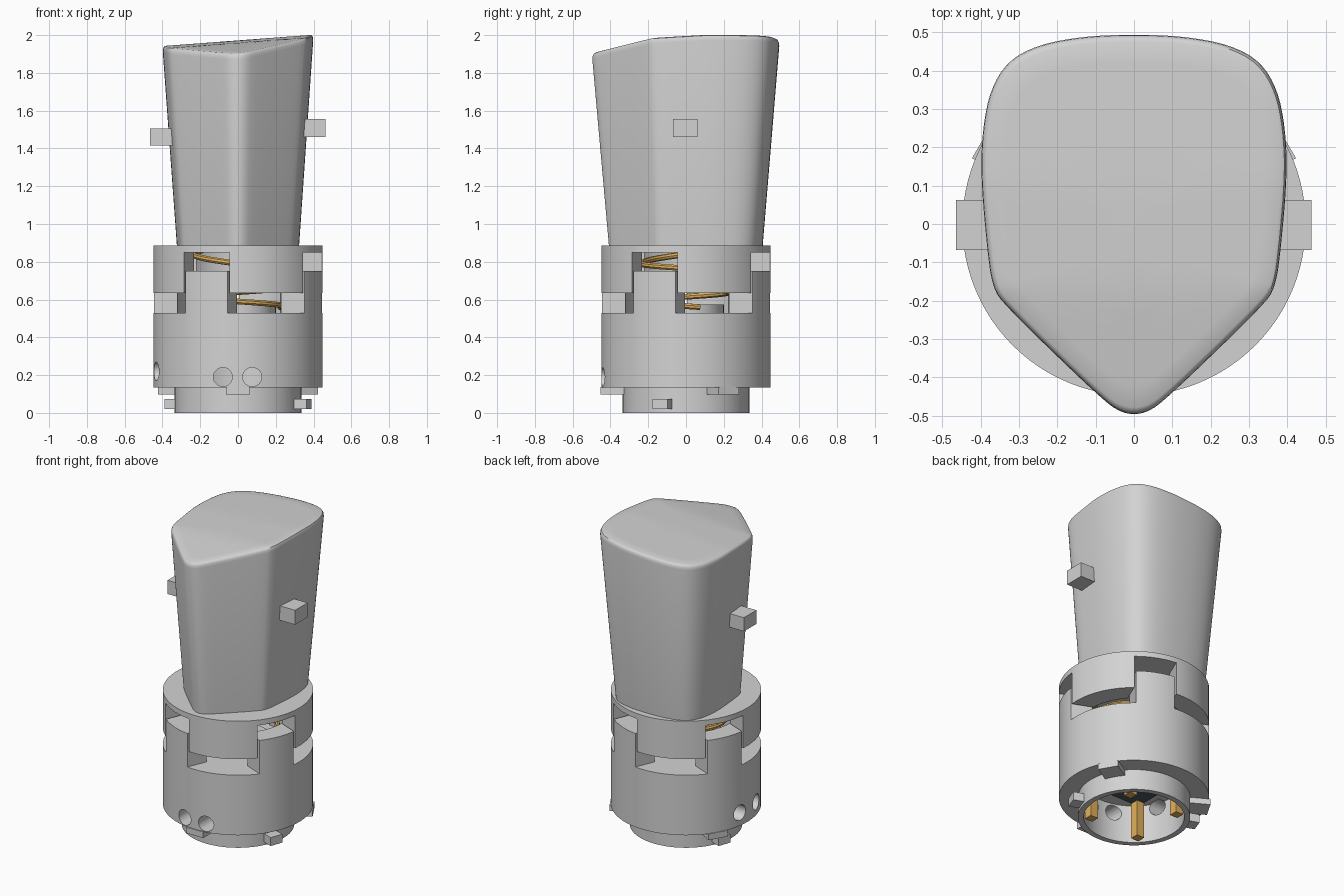
import bpy, bmesh
from math import sin, cos, pi, radians
from mathutils import Matrix, Vector

cube = bpy.data.objects.get("Cube")
if cube:
    bpy.data.objects.remove(cube, do_unlink=True)


def material(name, rgb):
    m = bpy.data.materials.new(name)
    m.use_nodes = True
    m.diffuse_color = (*rgb, 1)
    m.node_tree.nodes["Principled BSDF"].inputs["Base Color"].default_value = (*rgb, 1)
    return m


GREY = material("light grey", (0.65, 0.65, 0.65))
GOLD = material("gold", (0.75, 0.44, 0.11))
SLATE = material("dark slate", (0.07, 0.095, 0.13))


def finish(name, bm, mat=GREY):
    bmesh.ops.recalc_face_normals(bm, faces=bm.faces)
    me = bpy.data.meshes.new(name)
    bm.to_mesh(me)
    bm.free()
    me.materials.append(mat)
    ob = bpy.data.objects.new(name, me)
    bpy.context.collection.objects.link(ob)
    return ob


def lathe(name, profile, closed=False, steps=96):
    # spin an (r, z) profile around the z axis
    bm = bmesh.new()
    vs = [bm.verts.new((r, 0, z)) for r, z in profile]
    pairs = list(zip(vs, vs[1:])) + ([(vs[-1], vs[0])] if closed else [])
    es = [bm.edges.new(p) for p in pairs]
    bmesh.ops.spin(bm, geom=vs + es, cent=(0, 0, 0), axis=(0, 0, 1),
                   angle=2 * pi, steps=steps, use_duplicate=False)
    bmesh.ops.remove_doubles(bm, verts=bm.verts, dist=0.0005)
    return finish(name, bm)


def block(name, size, loc, turn=0, mat=GREY):
    # box placed at loc, then swung round the z axis
    bm = bmesh.new()
    bmesh.ops.create_cube(bm, size=1, matrix=Matrix.Rotation(radians(turn), 4, "Z")
                          @ Matrix.Translation(loc) @ Matrix.Diagonal((*size, 1)))
    return finish(name, bm, mat)


def cross_prism(half, turn, z0, z1):
    # plus-shaped prism for the interlocking teeth
    bm = bmesh.new()
    rot = Matrix.Rotation(radians(turn), 4, "Z")
    pts = []
    for k in range(4):
        q = rot @ Matrix.Rotation(k * pi / 2, 4, "Z")
        pts += [q @ Vector(p) for p in ((half, -half, z0), (1, -half, z0), (1, half, z0))]
    face = bm.faces.new([bm.verts.new(p) for p in pts])
    ext = bmesh.ops.extrude_face_region(bm, geom=[face])
    bmesh.ops.translate(bm, vec=(0, 0, z1 - z0),
                        verts=[g for g in ext["geom"] if isinstance(g, bmesh.types.BMVert)])
    return finish("cutter", bm)


def boolean(ob, cutter, op="DIFFERENCE"):
    mod = ob.modifiers.new("cut", "BOOLEAN")
    mod.operation, mod.object, mod.solver = op, cutter, "EXACT"
    bpy.context.view_layer.update()
    dg = bpy.context.evaluated_depsgraph_get()
    me = bpy.data.meshes.new_from_object(ob.evaluated_get(dg))
    ob.modifiers.clear()
    ob.data = me
    bpy.data.objects.remove(cutter, do_unlink=True)


R, RI = 0.448, 0.32
TOOTH_TURN = 67.25

# lower housing with hollow plug end
housing = lathe("lower_housing", [(0, .25), (.30, .25), (.30, 0), (.335, 0), (.335, .135),
                                  (R, .135), (R, .53), (0, .53)])

# paired screw holes, drilled straight in from the front and the right side
for turn, side, z in ((270, -.08, .19), (270, .075, .19), (180, -.07, .22), (180, .11, .22)):
    bm = bmesh.new()
    place = (Matrix.Rotation(radians(turn), 4, "Z") @ Matrix.Translation((.4, side, z))
             @ Matrix.Rotation(pi / 2, 4, "Y"))
    bmesh.ops.create_cone(bm, cap_ends=True, segments=32, radius1=.05, radius2=.05,
                          depth=.3, matrix=place)
    boolean(housing, finish("cutter", bm))

# interlocking teeth of the housing and the slotted collar above
teeth = lathe("housing_teeth", [(RI, .53), (R, .53), (R, .75), (RI, .75)], closed=True)
boolean(teeth, cross_prism(.12, TOOTH_TURN, .4, .9), "INTERSECT")
collar = lathe("upper_collar", [(0, .885), (R, .885), (R, .635), (RI, .635), (RI, .85), (0, .85)])
boolean(collar, cross_prism(.131, TOOTH_TURN, .5, .85))

# core post and coil spring, with a steeper top end
lathe("core_post", [(0, .525), (.2, .525), (.2, .575), (0, .575)])
curve = bpy.data.curves.new("spring", "CURVE")
curve.dimensions = "3D"
curve.bevel_depth, curve.bevel_resolution = .016, 2
per, first, last = 40, -14, 92
spline = curve.splines.new("POLY")
spline.points.add(last - first)
for i, p in enumerate(spline.points):
    t = (i + first) / per
    a = 1.5 * pi + 2 * pi * t
    p.co = (.235 * cos(a), .235 * sin(a), .79 - (.1 if t > 0 else .2) * t, 1)
coil = bpy.data.objects.new("spring_curve", curve)
bpy.context.collection.objects.link(coil)
bpy.context.view_layer.update()
mesh = bpy.data.meshes.new_from_object(coil.evaluated_get(bpy.context.evaluated_depsgraph_get()))
bpy.data.objects.remove(coil, do_unlink=True)
mesh.materials.clear()
mesh.materials.append(GOLD)
bpy.context.collection.objects.link(bpy.data.objects.new("spring", mesh))

# square contact plate and pins inside the plug
block("contact_plate", (.41, .41, .009), (0, 0, .2465), mat=SLATE)
for k in range(4):
    a = pi / 4 + k * pi / 2
    block(f"contact_pin_{k + 1}", (.055, .055, .245), (.255 * cos(a), .255 * sin(a), .127), mat=GOLD)

# keying tabs
for k, az in enumerate((30, 150, 270)):
    block(f"upper_tab_{k + 1}", (.13, .125, .04), (.387, 0, .117), az)
for k, az in enumerate((-20, 160)):
    block(f"lower_tab_{k + 1}", (.08, .085, .055), (.36, 0, .047), az)

# tapered grip with a pointed front and a sloping top
half = [(.03, -.496), (.09, -.452), (.335, -.215), (.37, -.165), (.385, -.05), (.40, .13),
        (.395, .25), (.375, .35), (.33, .425), (.25, .468), (.13, .49)]
outline = half + [(0, .495)] + [(-x, y) for x, y in reversed(half)]
for _ in range(2):
    pairs = zip(outline, outline[1:] + outline[:1])
    outline = [(a[0] + (b[0] - a[0]) * f, a[1] + (b[1] - a[1]) * f)
               for a, b in pairs for f in (.25, .75)]


def top_z(x, y):
    return 1.972 + .075 * x - .05 * max(0, .1 - y) - .12 * max(0, -.17 - y)


bm = bmesh.new()
loops = [[bm.verts.new((x * .81, y * .82, .87)) for x, y in outline]]
for s, dz in ((1, .03), (.996, .014), (.985, .004), (.965, 0), (.85, 0), (.7, 0),
              (.5, 0), (.35, 0), (.15, 0)):
    loops.append([bm.verts.new((x * s, y * s, top_z(x * s, y * s) - dz)) for x, y in outline])
n = len(outline)
for lo, hi in zip(loops, loops[1:]):
    for i in range(n):
        j = (i + 1) % n
        bm.faces.new((lo[i], lo[j], hi[j], hi[i]))
bm.faces.new(loops[-1])
bm.faces.new(loops[0])
finish("grip", bm)

# side lugs on the grip
block("left_lug", (.14, .13, .095), (.393, -.003, 1.508))
block("right_lug", (.14, .13, .09), (-.395, -.003, 1.46))

# smooth round surfaces, keep hard edges
bpy.ops.object.select_all(action="DESELECT")
for ob in bpy.context.collection.objects:
    if ob.type == "MESH":
        ob.select_set(True)
        bpy.context.view_layer.objects.active = ob
bpy.ops.object.shade_smooth_by_angle(angle=radians(40))
